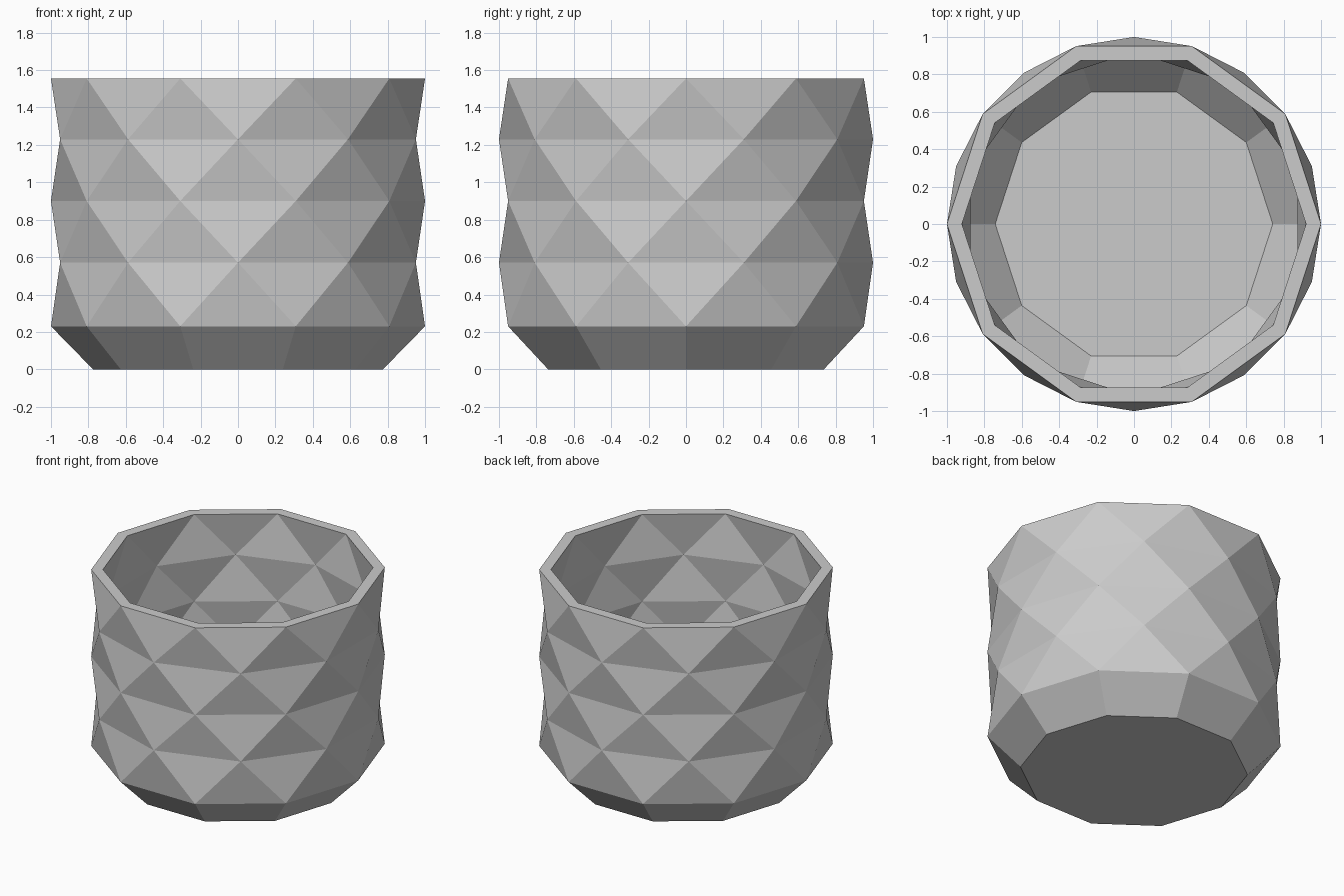
import bpy, bmesh
from math import cos, sin, pi

if "Cube" in bpy.data.objects:
    bpy.data.objects.remove(bpy.data.objects["Cube"])

N = 10  # sides of every ring

bm = bmesh.new()


def ring(radius, z, twist):
    """Ten-sided ring, twisted by half a side when twist is 1."""
    return [bm.verts.new((radius * cos(2 * pi * (i + twist / 2) / N),
                          radius * sin(2 * pi * (i + twist / 2) / N), z))
            for i in range(N)]


def quads(a, b):
    for i in range(N):
        j = (i + 1) % N
        bm.faces.new((a[i], a[j], b[j], b[i]))


def triangles(a, b, twist):
    """Antiprism band from ring a (with given twist) to ring b (opposite twist)."""
    for i in range(N):
        j = (i + 1) % N
        if twist == 0:
            bm.faces.new((a[i], a[j], b[i]))
            bm.faces.new((a[j], b[j], b[i]))
        else:
            bm.faces.new((a[i], a[j], b[j]))
            bm.faces.new((a[i], b[j], b[i]))


def shell(foot_r, foot_z, wall_r, heights):
    """Flat bottom, sloped foot and faceted wall; returns the top ring."""
    foot = ring(foot_r, foot_z, 0)
    bm.faces.new(foot)
    rings = [ring(wall_r, z, k % 2) for k, z in enumerate(heights)]
    quads(foot, rings[0])
    for k in range(len(rings) - 1):
        triangles(rings[k], rings[k + 1], k % 2)
    return rings[-1]


# Outer and inner surfaces joined by the flat rim
outer = shell(0.775, 0.0, 1.0, [0.23, 0.57, 0.9, 1.23, 1.555])
inner = shell(0.742, 0.075, 0.92, [0.26, 0.57, 0.9, 1.23, 1.555])
quads(outer, inner)

bmesh.ops.recalc_face_normals(bm, faces=bm.faces)
mesh = bpy.data.meshes.new("faceted_pot")
bm.to_mesh(mesh)
bm.free()
pot = bpy.data.objects.new("faceted_pot", mesh)
bpy.context.collection.objects.link(pot)
